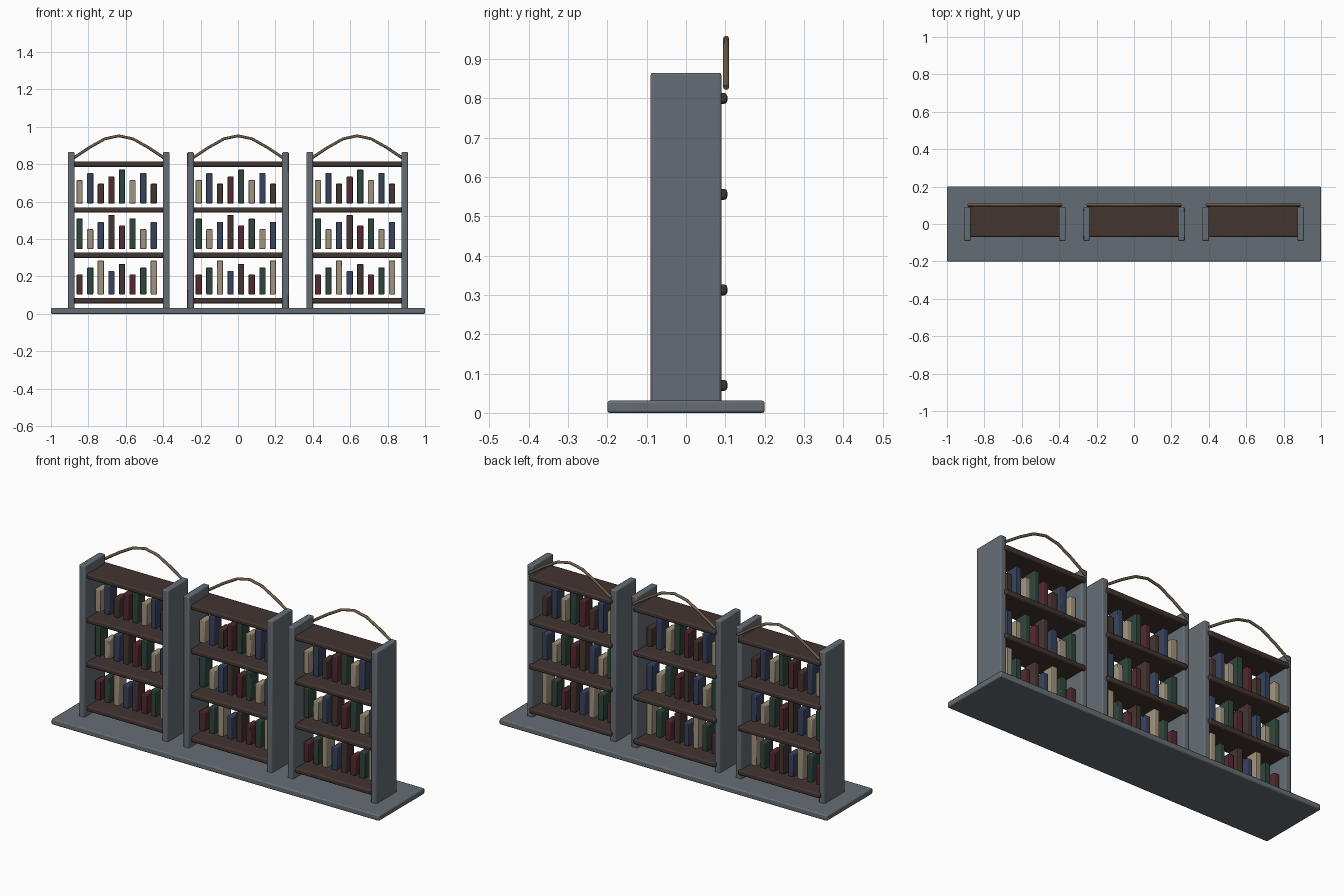
import bpy, math

if "Cube" in bpy.data.objects:
    bpy.data.objects.remove(bpy.data.objects["Cube"])


def material(name, rgb):
    m = bpy.data.materials.new(name)
    m.diffuse_color = (*rgb, 1)
    m.use_nodes = True
    m.node_tree.nodes["Principled BSDF"].inputs["Base Color"].default_value = m.diffuse_color
    return m


slate = material("slate", (0.13, 0.155, 0.175))
wood = material("dark_wood", (0.055, 0.035, 0.03))
rope = material("tan_wood", (0.16, 0.115, 0.07))
book_mats = [material("red_cloth", (0.085, 0.022, 0.03)),
             material("green_cloth", (0.03, 0.06, 0.045)),
             material("cream_cloth", (0.36, 0.30, 0.21)),
             material("blue_cloth", (0.04, 0.055, 0.11)),
             material("brown_cloth", (0.06, 0.035, 0.03))]


def box(name, x, y, z, mat, bevel, segments=2):
    """Bevelled box from (min, max) ranges."""
    bpy.ops.mesh.primitive_cube_add(size=1, location=[sum(r) / 2 for r in (x, y, z)])
    ob = bpy.context.object
    ob.name = name
    ob.scale = [r[1] - r[0] for r in (x, y, z)]
    bpy.ops.object.transform_apply(location=False, rotation=False, scale=True)
    ob.data.materials.append(mat)
    mod = ob.modifiers.new("bevel", "BEVEL")
    mod.width, mod.segments = bevel, segments
    bpy.ops.object.shade_smooth_by_angle(angle=math.radians(35))
    return ob


def arch(cx):
    """Round bar bowed over the top of a case."""
    half = [(0.25, 0.828), (0.16, 0.888), (0.075, 0.936)]
    pts = [(-x, z) for x, z in half] + [(0, 0.952)] + half[::-1]
    cu = bpy.data.curves.new("top_arch", "CURVE")
    cu.dimensions = "3D"
    cu.bevel_depth, cu.bevel_resolution, cu.use_fill_caps = 0.0075, 2, True
    sp = cu.splines.new("POLY")
    sp.points.add(len(pts) - 1)
    for p, (x, z) in zip(sp.points, pts):
        p.co = (cx + x, 0.102, z, 1)
    cu.materials.append(rope)
    bpy.context.collection.objects.link(bpy.data.objects.new("top_arch", cu))


# Plinth
box("base", (-1, 1), (-0.2, 0.2), (0, 0.031), slate, 0.006)

SHELF_Z = [0.07, 0.313, 0.556, 0.80]
for cx in (-0.637, 0, 0.637):
    # Side panels
    for s in (-1, 1):
        px = cx + s * 0.254
        box("side_panel", (px - 0.018, px + 0.018), (-0.09, 0.09), (0.025, 0.865), slate, 0.006)
    # Shelves, sticking out a little at the back
    for z in SHELF_Z:
        box("shelf", (cx - 0.25, cx + 0.25), (-0.07, 0.105), (z - 0.014, z + 0.014), wood, 0.008)
    # Books: heights and colours cycle in steps of five
    for row in range(3):
        z0 = SHELF_Z[row] + 0.034
        for i in range(8):
            bx = cx - 0.21 + i * 0.0567
            h = 0.106 + 0.019 * ((2 * i + 3 * row) % 5)
            box("book", (bx - 0.0165, bx + 0.0165), (-0.015, 0.055), (z0, z0 + h),
                book_mats[(i + row) % 5], 0.004)
    arch(cx)
